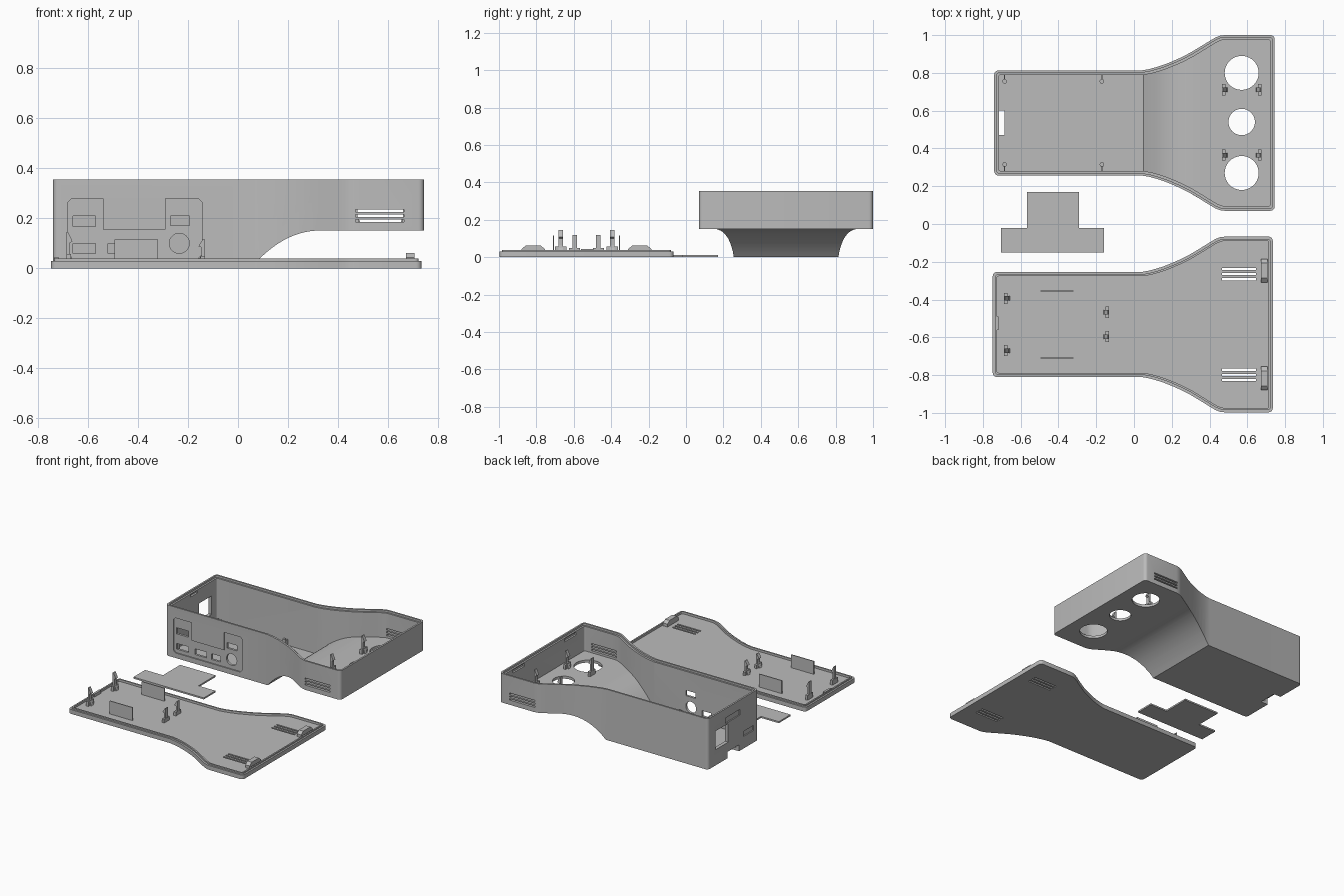
import bpy, bmesh, math
from mathutils import Vector

if "Cube" in bpy.data.objects:
    bpy.data.objects.remove(bpy.data.objects["Cube"])

grey = bpy.data.materials.new("plain_grey")
grey.use_nodes = True
grey.diffuse_color = (0.5, 0.5, 0.5, 1)
grey.node_tree.nodes["Principled BSDF"].inputs["Base Color"].default_value = (0.5, 0.5, 0.5, 1)


def prism(name, pts, axis, lo, hi):
    """Extrude a closed 2D profile along an axis (z: x,y / y: x,z / x: y,z)."""
    place = {"z": lambda a, b: (a, b, lo), "y": lambda a, b: (a, lo, b), "x": lambda a, b: (lo, a, b)}[axis]
    bm = bmesh.new()
    face = bm.faces.new([bm.verts.new(place(a, b)) for a, b in pts])
    top = bmesh.ops.extrude_face_region(bm, geom=[face])
    move = Vector([(hi - lo) * (axis == k) for k in "xyz"])
    bmesh.ops.translate(bm, vec=move, verts=[v for v in top["geom"] if isinstance(v, bmesh.types.BMVert)])
    bmesh.ops.recalc_face_normals(bm, faces=bm.faces)
    mesh = bpy.data.meshes.new(name)
    bm.to_mesh(mesh)
    bm.free()
    mesh.materials.append(grey)
    ob = bpy.data.objects.new(name, mesh)
    bpy.context.collection.objects.link(ob)
    return ob


def box(name, x0, x1, y0, y1, z0, z1):
    return prism(name, [(x0, y0), (x1, y0), (x1, y1), (x0, y1)], "z", z0, z1)


def disc(name, axis, a, b, r, lo, hi, n=40):
    pts = [(a + r * math.cos(t * math.tau / n), b + r * math.sin(t * math.tau / n)) for t in range(n)]
    return prism(name, pts, axis, lo, hi)


def combine(ob, other, operation="DIFFERENCE"):
    """Apply a boolean and discard the second object."""
    mod = ob.modifiers.new("boolean", "BOOLEAN")
    mod.operation, mod.solver, mod.object = operation, "EXACT", other
    bpy.context.view_layer.objects.active = ob
    bpy.ops.object.modifier_apply(modifier=mod.name)
    bpy.data.objects.remove(other)


def outline(x0, x1, cy, inset):
    """Flared plan shape: narrow body, curved neck, wide head, rounded corners."""
    x0, x1, r = x0 + inset, x1 - inset, max(0.022 - inset * 0.5, 0.006)
    narrow, wide = 0.278 - inset, 0.465 - inset
    arc = [i * math.pi / 10 for i in range(6)]
    half = [(x0 + r - r * math.cos(t), narrow - r + r * math.sin(t)) for t in arc]
    neck = [(0.04, 0), (0.08, 0.007), (0.12, 0.018), (0.16, 0.031), (0.2, 0.047), (0.25, 0.069), (0.3, 0.095),
            (0.35, 0.125), (0.4, 0.156), (0.43, 0.174), (0.455, 0.184), (0.48, 0.187)]
    half += [(x + inset * 0.4, narrow + w) for x, w in neck]
    half += [(x1 - r + r * math.sin(t), wide - r + r * math.cos(t)) for t in arc]
    return [(x, cy + w) for x, w in half] + [(x, cy - w) for x, w in reversed(half)]


def underside(rise):
    """Region below the curved step of the belly."""
    steps = 20
    curve = [(0.05 + 0.29 * i / steps, rise + 0.152 * (1 - (1 - i / steps) ** 2.2)) for i in range(steps + 1)]
    return curve + [(0.9, rise + 0.152), (0.9, -0.2), (0.05, -0.2)]


def clip(name, x, y, z0, z1, d):
    """Snap post: slim spine, inward barb, footing and cross bar."""
    h = z1 - z0
    pts = [(0, 0), (0.03, 0), (0.012, h * 0.35), (0.012, h * 0.65), (0.024, h * 0.7), (0.006, h), (0, h)]
    prism(name, [(x + d * (a - 0.008), z0 + b) for a, b in pts], "y", y - 0.012, y + 0.012)
    box(name + "_brace", x - 0.009, x + 0.009, y - 0.03, y + 0.03, z0, z0 + h * 0.3)


# Open case: outer body with curved belly, hollowed by a matching cavity
SX0, SX1, SY = -0.74, 0.745, 0.535
case = prism("case_body", outline(SX0, SX1, SY, 0), "z", 0, 0.355)
combine(case, prism("cut", underside(0), "y", -0.2, 1.3))
cavity = prism("cut", outline(SX0, SX1, SY, 0.024), "z", 0.018, 0.5)
combine(cavity, prism("cut", underside(0.018), "y", -0.2, 1.3))
combine(case, cavity)
combine(case, prism("cut", outline(SX0, SX1, SY, 0.012), "z", 0.342, 0.5))

# Round openings in the head floor
for y, r in ((0.8, 0.09), (0.54, 0.07), (0.27, 0.09)):
    combine(case, disc("cut", "z", 0.57, y, r, 0.1, 0.2))

# Vent slots through both head walls
for z in (0.19, 0.21, 0.23):
    combine(case, box("cut", 0.47, 0.665, -0.1, 1.2, z - 0.005, z + 0.005))

# Shallow connector panel on the front wall
panel = [(-0.665, 0.035), (-0.165, 0.035), (-0.145, 0.055), (-0.145, 0.265), (-0.16, 0.28), (-0.29, 0.28),
         (-0.29, 0.155), (-0.54, 0.155), (-0.54, 0.28), (-0.665, 0.28), (-0.68, 0.265), (-0.68, 0.05)]
combine(case, prism("cut", panel, "y", 0.2, 0.265))

# Front connector openings
ports = ((-0.66, -0.57, 0.167, 0.21), (-0.27, -0.195, 0.172, 0.21), (-0.66, -0.57, 0.06, 0.1),
         (-0.52, -0.43, 0.06, 0.1), (-0.39, -0.32, 0.06, 0.1))
for x0, x1, z0, z1 in ports:
    combine(case, box("cut", x0, x1, 0.2, 0.3, z0, z1))
combine(case, disc("cut", "y", -0.235, 0.1, 0.04, 0.2, 0.3))

# End wall opening, shallow recesses and floor notch
combine(case, box("cut", -0.8, -0.7, 0.59, 0.73, 0.11, 0.24))
combine(case, box("cut", -0.8, -0.732, 0.46, 0.62, 0.25, 0.29))
combine(case, box("cut", -0.8, -0.732, 0.31, 0.42, 0.085, 0.12))
combine(case, box("cut", -0.8, -0.685, 0.47, 0.6, -0.1, 0.045))

# Latch notches near the rim
for y in (0.25, 0.82):
    combine(case, box("cut", 0.7, 0.733, y - 0.062, y + 0.062, 0.315, 0.335))
combine(case, box("cut", -0.73, -0.7, 0.495, 0.575, 0.32, 0.337))

# Case posts and board pins with ribs to the wall
for y in (0.365, 0.71):
    for x, d in ((0.475, 1), (0.665, -1)):
        clip("case_clip", x, y, 0.165, 0.29, d)
for x in (-0.685, -0.17):
    for side in (-1, 1):
        y = SY + side * 0.22
        disc("board_pin", "z", x, y, 0.012, 0.015, 0.075, 16)
        wall = SY + side * 0.26
        box("board_pin_rib", x - 0.003, x + 0.003, min(y, wall), max(y, wall), 0.015, 0.06)

# Lid: plate with raised locating lip
LX0, LX1, LY = -0.748, 0.735, -0.532
lid = prism("lid_plate", outline(LX0, LX1, LY, 0), "z", 0, 0.03)
combine(lid, prism("lip", outline(LX0, LX1, LY, 0.012), "z", 0.01, 0.039), "UNION")
combine(lid, prism("cut", outline(LX0, LX1, LY, 0.022), "z", 0.024, 0.1))
for side in (-1, 1):
    for k in (-1, 0, 1):
        y = LY + side * 0.267 + k * 0.027
        combine(lid, box("cut", 0.465, 0.645, y - 0.006, y + 0.006, -0.1, 0.1))

# Lid latches, end tab and support walls
for side in (-1, 1):
    y = LY + side * 0.285
    arch = [(-0.062, 0.02), (0.062, 0.02), (0.062, 0.044), (0.04, 0.062), (-0.04, 0.062), (-0.062, 0.044)]
    prism("lid_latch", [(y + a, b) for a, b in arch], "x", 0.672, 0.706)
    y = LY + side * 0.177
    box("lid_support_wall", -0.495, -0.32, y - 0.003, y + 0.003, 0.02, 0.115)
    clip("lid_tall_clip", -0.678, LY + side * 0.138, 0.02, 0.145, 1)
    clip("lid_short_clip", -0.142, LY + side * 0.064, 0.02, 0.118, -1)
box("lid_end_tab", -0.734, -0.718, -0.562, -0.49, 0.02, 0.045)

# Loose stepped cover plate
steps = [(-0.705, -0.15), (-0.16, -0.15), (-0.16, -0.02), (-0.292, -0.02), (-0.292, 0.17), (-0.567, 0.17),
         (-0.567, -0.02), (-0.705, -0.02)]
prism("cover_plate", steps, "z", 0, 0.011)

# Smooth the curved walls, keep edges crisp
bpy.ops.object.select_all(action="DESELECT")
for ob in (case, lid):
    ob.select_set(True)
bpy.context.view_layer.objects.active = case
bpy.ops.object.shade_smooth_by_angle(angle=math.radians(30))
